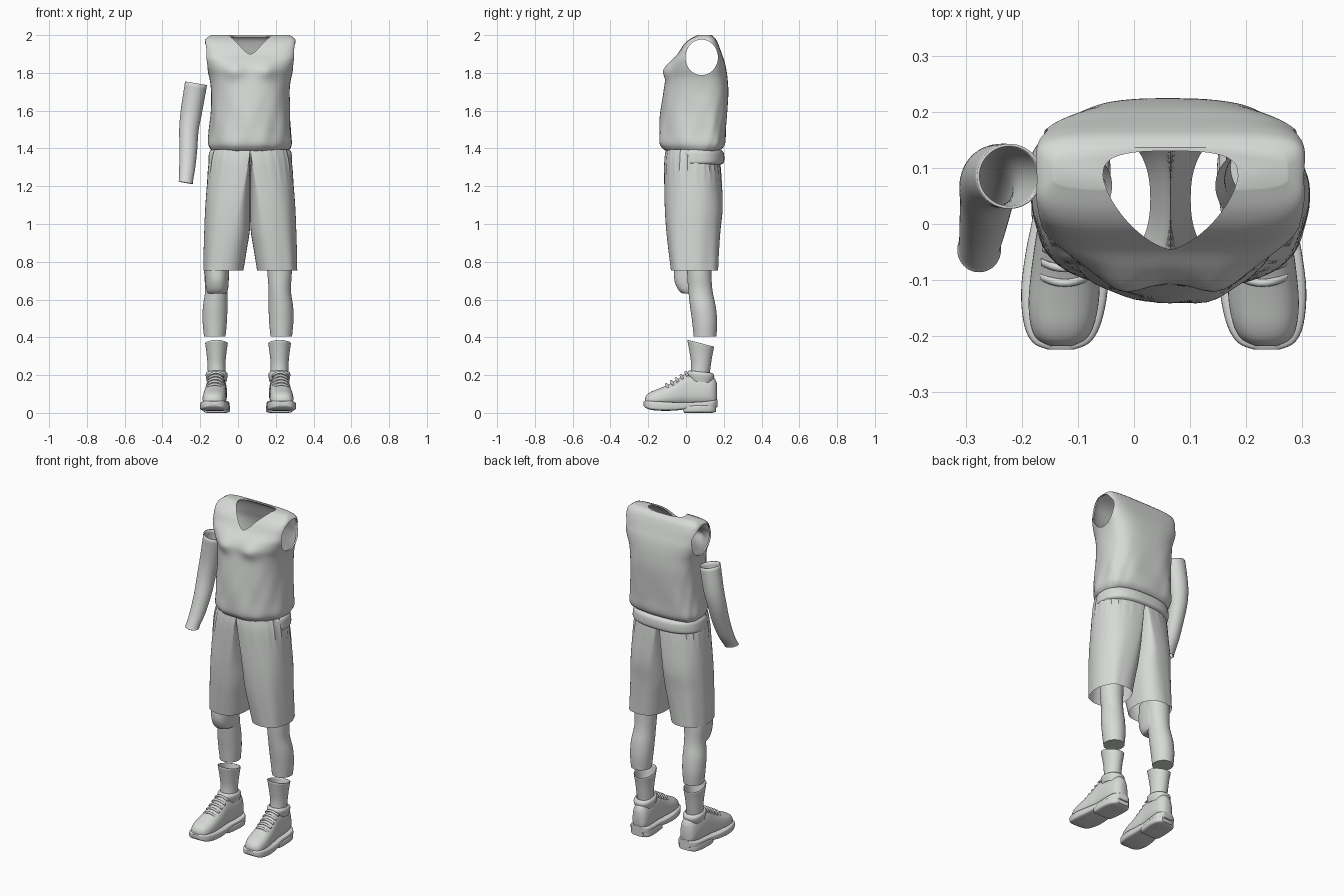
import bpy, bmesh, math

if "Cube" in bpy.data.objects:
    bpy.data.objects.remove(bpy.data.objects["Cube"])

CX = 0.065      # centre line of the upper body
LX = 0.053      # centre line of the lower legs
SEG = 72

grey = bpy.data.materials.new("plain_grey")
grey.diffuse_color = (0.68, 0.70, 0.68, 1)
grey.use_nodes = True
grey.node_tree.nodes["Principled BSDF"].inputs["Base Color"].default_value = grey.diffuse_color


def smooth(rows, k=5):
    """Catmull-Rom interpolation between rows of numbers."""
    out = []
    for i in range(len(rows) - 1):
        p0, p1 = rows[max(i - 1, 0)], rows[i]
        p2, p3 = rows[i + 1], rows[min(i + 2, len(rows) - 1)]
        for j in range(k):
            t = j / k
            out.append([0.5 * (2 * b + (c - a) * t + (2 * a - 5 * b + 4 * c - d) * t * t
                               + (3 * b - a - 3 * c + d) * t ** 3)
                        for a, b, c, d in zip(p0, p1, p2, p3)])
    out.append(list(rows[-1]))
    return out


def power(v, n):
    return math.copysign(abs(v) ** (2 / n), v)


def ring(cx, cy, z, ro, ri, rf, rb, nf=2, nb=2, tilt=0, fold=None):
    """Horizontal outline: separate outer, inner, front and back radii."""
    pts = []
    for i in range(SEG):
        a = 2 * math.pi * i / SEG
        c, s = math.cos(a), math.sin(a)
        n = nf if s < 0 else nb
        f = 1 + (fold(a, z) if fold else 0)
        x = power(c, n) * max(ro if c > 0 else ri, 0) * f
        y = power(s, n) * (rb if s > 0 else rf) * f
        pts.append((cx + x, cy + y, z - tilt * y))
    return pts


def finish(obj, angle=40):
    bpy.ops.object.select_all(action='DESELECT')
    obj.select_set(True)
    bpy.context.view_layer.objects.active = obj
    bpy.ops.object.shade_smooth_by_angle(angle=math.radians(angle))


def loft(name, rings, start=False, end=False, x=0, mirror=False):
    """Skin a list of outlines, with optional caps and a mirrored copy."""
    bm = bmesh.new()
    vs = [[bm.verts.new(p) for p in r] for r in rings]
    n = len(rings[0])
    for a, b in zip(vs, vs[1:]):
        for i in range(n):
            bm.faces.new((a[i], a[(i + 1) % n], b[(i + 1) % n], b[i]))
    if start:
        bm.faces.new(vs[0])
    if end:
        bm.faces.new(vs[-1])
    bmesh.ops.recalc_face_normals(bm, faces=bm.faces)
    me = bpy.data.meshes.new(name)
    bm.to_mesh(me)
    bm.free()
    me.materials.append(grey)
    obj = bpy.data.objects.new(name, me)
    bpy.context.collection.objects.link(obj)
    obj.location.x = x
    finish(obj)
    if mirror:
        obj.modifiers.new("mirror", 'MIRROR').use_mirror_merge = False
    return obj


def thicken(obj, t):
    m = obj.modifiers.new("thickness", 'SOLIDIFY')
    m.thickness, m.offset = t, -1


# Vest: z, half width, front y, back y, front and back squareness
vest_rows = [
    (1.385, .200, -.105, .165, 2.2, 2.8), (1.40, .213, -.125, .190, 2.2, 2.8),
    (1.43, .222, -.141, .206, 2.2, 2.8), (1.50, .216, -.140, .212, 2.2, 2.8),
    (1.60, .210, -.133, .220, 2.2, 2.8), (1.70, .208, -.120, .224, 2.3, 3),
    (1.77, .216, -.108, .220, 2.4, 3), (1.82, .232, -.100, .213, 2.6, 3.2),
    (1.86, .243, -.080, .204, 3, 3.5), (1.90, .245, -.045, .190, 4, 4),
    (1.95, .242, -.012, .172, 5, 5), (1.98, .236, .022, .157, 5, 5),
    (2.00, .208, .062, .136, 4, 4)]


def vest_fold(a, z):
    w = max(0, min(1, (1.75 - z) / 0.25))
    return w * (0.012 * math.sin(7 * a + 16 * z) + 0.008 * math.sin(13 * a - 22 * z))


vest_rings = []
for z, rx, yf, yb, nf, nb in smooth(vest_rows, 6):
    r = ring(0, .09, z, rx, rx, .09 - yf, yb - .09, nf, nb, fold=vest_fold)
    vest_rings.append([(x, y - (0.024 * math.exp(-((abs(x) - .085) / .05) ** 2 - ((z - 1.81) / .045) ** 2)
                               if y < .03 else 0), h) for x, y, h in r])
vest = loft("vest", vest_rings, end=True, x=CX)
thicken(vest, 0.009)

# Neck and arm openings
cutters = [loft("neck_cutter", [ring(0, .085, z, .12, .12, .13, .045, 1.5, 3) for z in (1.8, 2.2)],
                True, True, x=CX)]
for s in (-1, 1):
    oval = [(.083 + .086 * math.cos(2 * math.pi * i / 64), 1.882 + .094 * math.sin(2 * math.pi * i / 64))
            for i in range(64)]
    cutters.append(loft("arm_cutter", [[(s * d, y, z) for y, z in oval] for d in (.15, .4)],
                        True, True, x=CX))
for c in cutters:
    c.hide_render = True
    m = vest.modifiers.new("opening", 'BOOLEAN')
    m.operation, m.solver, m.object = 'DIFFERENCE', 'EXACT', c
finish(vest)
for m in list(vest.modifiers):
    bpy.ops.object.modifier_apply(modifier=m.name)
for c in cutters:
    bpy.data.objects.remove(c)
finish(vest)

# Shorts: z, leg axis, outer, inner, front and back radii (one half, mirrored)
short_rows = [
    (1.395, 0, .203, 0, .152, .112), (1.33, .01, .208, .01, .160, .135),
    (1.20, .04, .190, .04, .160, .146), (1.08, .07, .168, .07, .157, .149),
    (.97, .095, .147, .093, .150, .138), (.86, .12, .125, .101, .138, .130),
    (.755, .143, .104, .107, .125, .125)]


def short_fold(a, z):
    side = max(0, min(1, math.cos(a) * 4))
    pleat = max(0, min(1, (z - 1.18) / .1)) * 0.016 * math.sin(26 * a)
    drape = max(0, min(1, (1.2 - z) / .4)) * 0.02 * math.sin(7 * a + 1)
    return side * (pleat + drape)


loft("shorts", [ring(b, .045, z, ro, ri, rf, rb, 2.35, 2.35, fold=short_fold)
                for z, b, ro, ri, rf, rb in smooth(short_rows, 8)], x=CX, mirror=True)

# Waistband showing below the vest at the back
band = [(1.395, .205, .13), (1.38, .217, .148), (1.35, .221, .153), (1.325, .221, .150), (1.315, .208, .136)]
loft("waistband", [ring(0, .05, z, rx, rx, .12, rb, 2.3, 2.5) for z, rx, rb in smooth(band, 4)], x=CX)

# Single sleeve-like arm, open at both ends
arm_rows = [(1.745, -.222, .085, .058, .058), (1.60, -.246, .085, .056, .056), (1.50, -.260, .070, .051, .053),
            (1.40, -.263, .040, .047, .050), (1.30, -.269, .000, .042, .045),
            (1.235, -.275, -.037, .037, .039), (1.22, -.276, -.046, .039, .040)]
arm = loft("arm", [[(x, y, h - .17 * (x - cx)) for x, y, h in ring(cx, cy, z, rx, rx, ry, ry)]
                   for z, cx, cy, rx, ry in smooth(arm_rows)])
thicken(arm, 0.005)

# Knees and calves
leg_rows = [(.90, .160, .068, .068, .066), (.75, .167, .070, .065, .064), (.65, .168, .076, .059, .064),
            (.56, .174, .090, .065, .068), (.48, .176, .099, .064, .066), (.405, .176, .101, .057, .060)]
loft("lower_leg", [ring(dx, cy, z, rx, rx, ry, ry) for z, dx, cy, rx, ry in smooth(leg_rows)],
     end=True, x=LX, mirror=True)
pad_rows = [(.82, .064, .120), (.75, .064, .123), (.70, .062, .121), (.66, .059, .106), (.638, .052, .088),
            (.632, .044, .075)]
loft("knee_pad", [ring(-.111, .06, z, rx, rx, rf, .045, 2.4, 2) for z, rx, rf in smooth(pad_rows)], end=True)

# Socks with a sloping open top
sock_rows = [(.17, .166, .070, .046, .050, 0), (.25, .167, .079, .047, .052, .05),
             (.31, .167, .079, .052, .060, .15), (.368, .167, .078, .060, .071, .24)]
sock = loft("sock", [ring(dx, cy, z, rx, rx, ry, ry, tilt=t) for z, dx, cy, rx, ry, t in smooth(sock_rows)],
            x=LX, mirror=True)
thicken(sock, 0.005)


# Shoes: cross-sections along y (y, half width, bottom, top)
def section(y, w, zb, zt, n, taper):
    pts = []
    for i in range(48):
        a = 2 * math.pi * i / 48
        u, v = power(math.cos(a), n), power(math.sin(a), n)
        pts.append((.17 - .06 * y + w * u * (1 - taper * (v + 1) / 2), y, (zb + zt) / 2 + (zt - zb) / 2 * v))
    return pts


upper = [(-.217, .022, .045, .080), (-.205, .048, .04, .098), (-.18, .062, .04, .114), (-.14, .069, .04, .130),
         (-.09, .068, .04, .152), (-.04, .064, .04, .182), (0, .060, .04, .208), (.04, .060, .04, .208),
         (.09, .060, .04, .200), (.13, .055, .04, .196), (.152, .043, .04, .182), (.164, .022, .055, .155)]
loft("shoe_upper", [section(y, w, b, t, 2.5, .22) for y, w, b, t in smooth(upper, 4)],
     True, True, x=LX, mirror=True)

front_sole = [(-.224, .022, .038, .060), (-.212, .050, .026, .064), (-.18, .068, .015, .064),
              (-.12, .077, .011, .060), (-.05, .073, .013, .056), (.02, .064, .022, .056),
              (.09, .066, .025, .060), (.14, .060, .025, .066), (.166, .032, .03, .07)]
loft("shoe_sole", [section(y, w, b, t, 5, 0) for y, w, b, t in smooth(front_sole, 4)],
     True, True, x=LX, mirror=True)
heel = [(-.012, .050, .004, .04), (0, .064, 0, .04), (.08, .070, 0, .045), (.135, .062, 0, .045),
        (.160, .038, .006, .045)]
loft("shoe_heel", [section(y, w, b, t, 5, 0) for y, w, b, t in smooth(heel, 4)],
     True, True, x=LX, mirror=True)

# Padded collar round the ankle
collar = [(.165, .052, .060), (.19, .057, .070), (.205, .058, .071), (.216, .052, .064), (.218, .045, .054)]
loft("shoe_collar", [ring(.166, .078, z, rx, rx, ry, ry, 2.2, 2.2, tilt=.1) for z, rx, ry in smooth(collar, 4)],
     x=LX, mirror=True)

# Laces: bowed bars across the instep
for k in range(5):
    y0, z0 = -.105 + .026 * k, .148 + .0155 * k
    bar = []
    for j in range(13):
        u = j / 6 - 1
        bar.append([(.17 - .06 * y0 + .044 * u, y0 + .012 * u * u + .007 * math.cos(t * math.pi / 5),
                     z0 + .004 - .022 * u * u + .007 * math.sin(t * math.pi / 5)) for t in range(10)])
    loft("lace", bar, True, True, x=LX, mirror=True)
